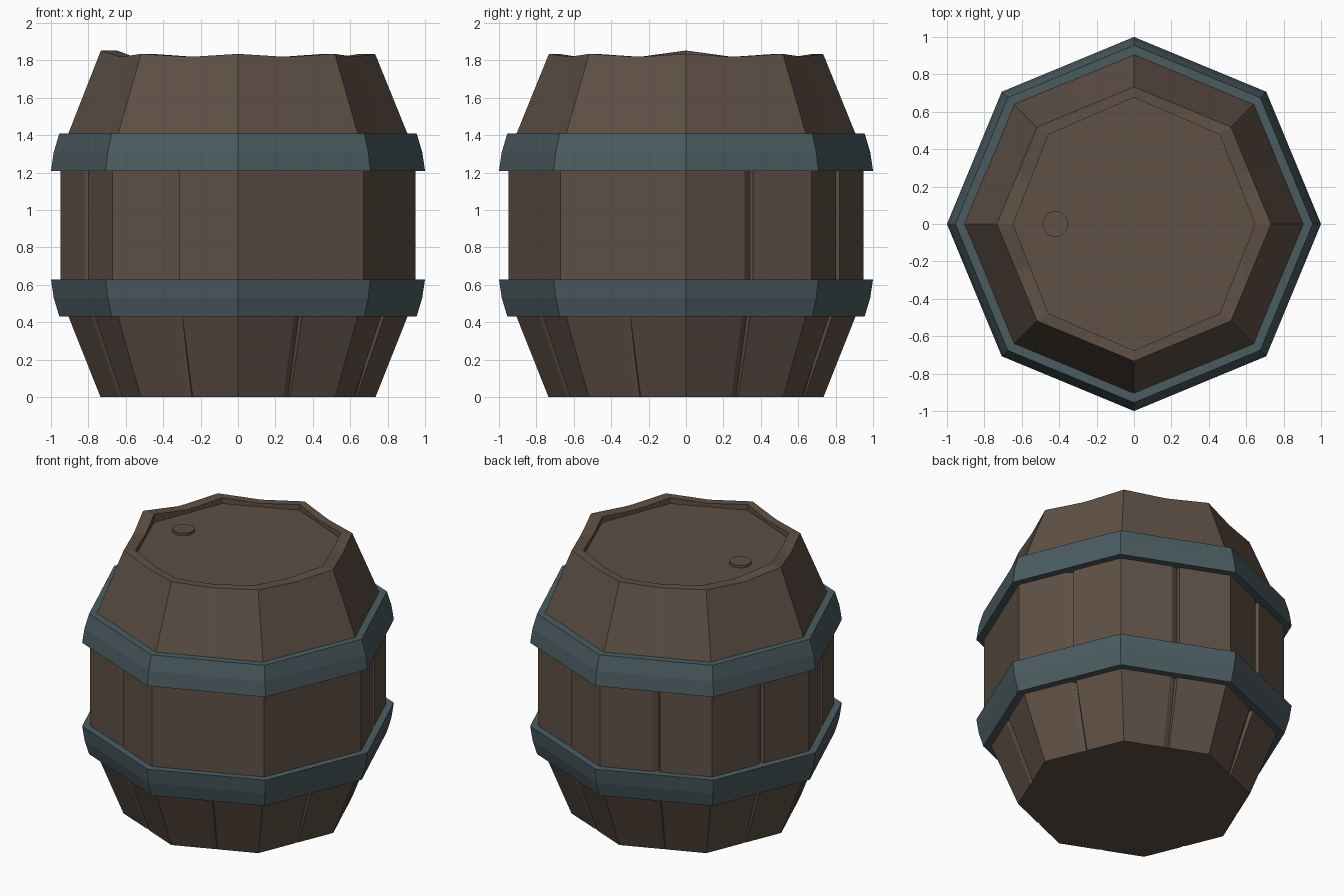
import bpy, bmesh, math
from mathutils import Vector

if "Cube" in bpy.data.objects:
    bpy.data.objects.remove(bpy.data.objects["Cube"])

SIDES = 8


def material(name, rgb):
    m = bpy.data.materials.new(name)
    m.diffuse_color = (*rgb, 1)
    m.use_nodes = True
    m.node_tree.nodes["Principled BSDF"].inputs["Base Color"].default_value = m.diffuse_color
    return m


wood = material("dark wood", (0.112, 0.080, 0.060))
iron = material("blue grey iron", (0.071, 0.107, 0.120))


def corner(i, r, z=0.0, sx=1.0, sy=1.0):
    a = i * math.tau / SIDES
    return Vector((r * math.cos(a) * sx, r * math.sin(a) * sy, z))


def make_object(name, bm, mat):
    bmesh.ops.recalc_face_normals(bm, faces=bm.faces)
    me = bpy.data.meshes.new(name)
    bm.to_mesh(me)
    bm.free()
    me.materials.append(mat)
    ob = bpy.data.objects.new(name, me)
    bpy.context.collection.objects.link(ob)
    return ob


def skin(bm, rings, closed=False):
    pairs = list(zip(rings, rings[1:]))
    if closed:
        pairs.append((rings[-1], rings[0]))
    for a, b in pairs:
        n = len(a)
        for k in range(n):
            bm.faces.new((a[k], a[(k + 1) % n], b[(k + 1) % n], b[k]))


# Barrel body: octagonal rings with a notch point in the middle of each side
PLAIN = (6, 7)          # the two front-right sides have no notch at the waist


def body_ring(bm, r, z, depth=0.0, waist=False, wavy=False, sx=1.0, sy=1.0):
    ring = []
    for i in range(SIDES):
        p, q = corner(i, r, z, sx, sy), corner(i + 1, r, z, sx, sy)
        inward = -((p + q) * 0.5 - Vector((0, 0, z))).normalized()
        d = 0.0 if waist and i in PLAIN else depth
        for t, w in ((0, 0), (0.465, 0), (0.52, d), (0.535, 0)):
            v = p.lerp(q, t) + inward * w
            if wavy:
                v.z += 0.018 if i == 4 and t == 0 else -0.015 if t else 0
            ring.append(bm.verts.new(v))
    return ring


bm = bmesh.new()
rings = [
    body_ring(bm, 0.735, 0.0, 0.006),
    body_ring(bm, 0.91, 0.44, 0.025),
    body_ring(bm, 0.95, 0.54),
    body_ring(bm, 0.95, 0.60, 0.025, waist=True),
    body_ring(bm, 0.95, 1.24, 0.025, waist=True),
    body_ring(bm, 0.95, 1.30),
    body_ring(bm, 0.733, 1.835, wavy=True),
    body_ring(bm, 0.67, 1.835, wavy=True, sx=0.965, sy=1.01),
    body_ring(bm, 0.67, 1.795, sx=0.965, sy=1.01),
]
skin(bm, rings)
bm.faces.new(rings[0])
bm.faces.new(rings[-1])
make_object("barrel_body", bm, wood)


# Iron hoops: the upper one is the lower one mirrored about mid height
def hoop(name, flip):
    bm = bmesh.new()
    profile = ((0.88, 0.43), (0.955, 0.43), (0.985, 0.53), (1.0, 0.63), (0.92, 0.63))
    rings = [[bm.verts.new(corner(i, r, 1.84 - z if flip else z))
              for i in range(SIDES)] for r, z in profile]
    skin(bm, rings, closed=True)
    make_object(name, bm, iron)


hoop("lower_hoop", False)
hoop("upper_hoop", True)

# Bung on the lid
bpy.ops.mesh.primitive_cylinder_add(vertices=12, radius=0.07, depth=0.03,
                                    location=(-0.42, 0, 1.798))
bung = bpy.context.object
bung.name = "bung"
bung.data.materials.append(wood)
